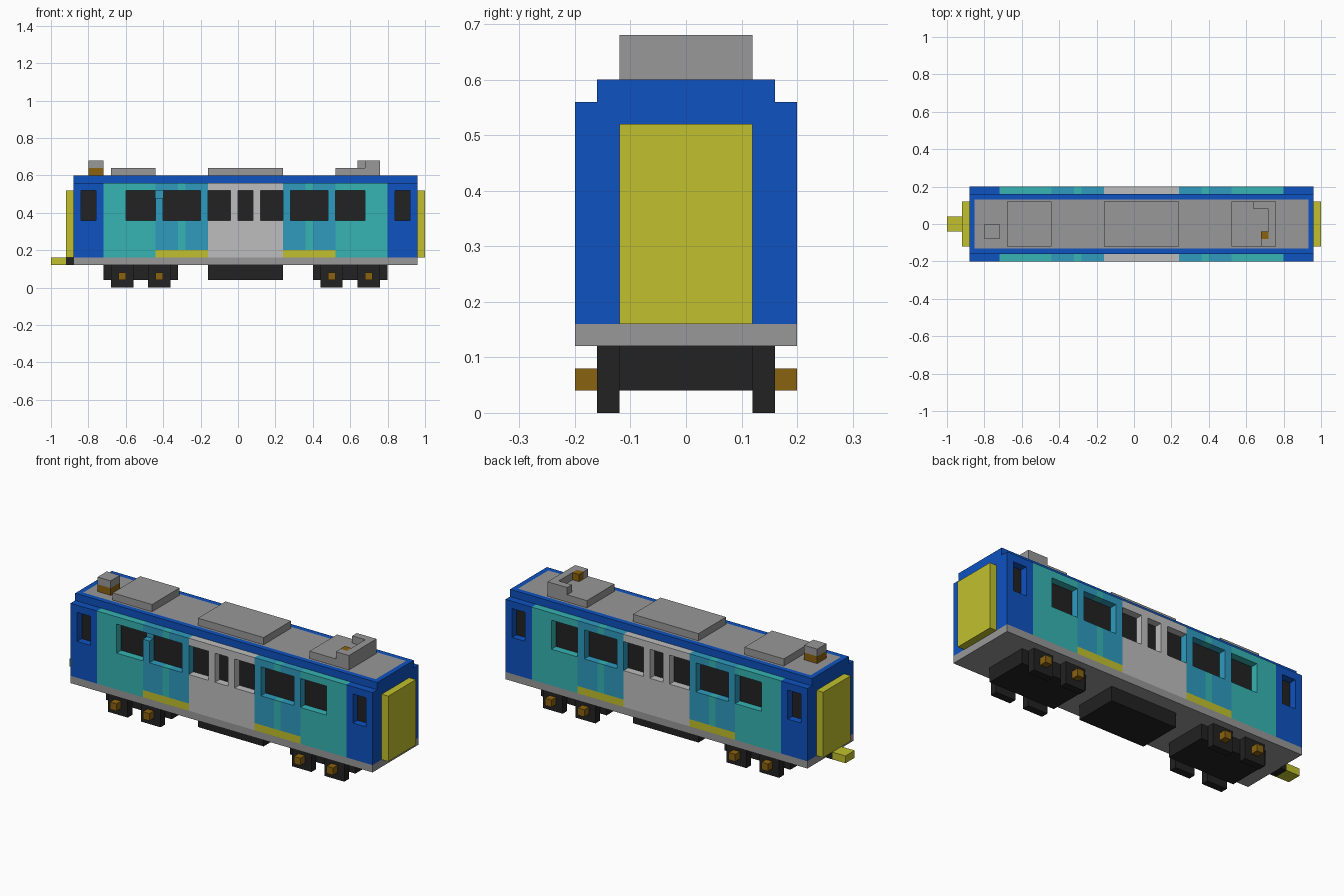
import bpy, bmesh

if "Cube" in bpy.data.objects:
    bpy.data.objects.remove(bpy.data.objects["Cube"])


def make_material(name, rgb):
    lin = [((c / 255 + 0.055) / 1.055) ** 2.4 if c > 10 else c / 255 / 12.92 for c in rgb]
    m = bpy.data.materials.new(name)
    m.use_nodes = True
    m.diffuse_color = (*lin, 1)
    m.node_tree.nodes["Principled BSDF"].inputs["Base Color"].default_value = (*lin, 1)
    return m


BLUE = make_material("deep_blue", (14, 82, 192))
TEAL = make_material("teal", (54, 179, 179))
SKY = make_material("sky_blue", (46, 155, 191))
PALE = make_material("pale_grey", (190, 190, 190))
GREY = make_material("mid_grey", (152, 152, 152))
YELLOW = make_material("yellow", (192, 192, 46))
BROWN = make_material("brown", (138, 98, 16))
DARK = make_material("charcoal", (34, 34, 34))


def finish(name, bm, mats):
    mesh = bpy.data.meshes.new(name)
    bm.to_mesh(mesh)
    bm.free()
    for m in mats:
        mesh.materials.append(m)
    ob = bpy.data.objects.new(name, mesh)
    bpy.context.collection.objects.link(ob)
    return ob


def box_bm(x0, x1, y0, y1, z0, z1):
    bm = bmesh.new()
    bmesh.ops.create_cube(bm, size=1)
    for v in bm.verts:
        v.co = (x1 if v.co.x > 0 else x0, y1 if v.co.y > 0 else y0, z1 if v.co.z > 0 else z0)
    return bm


def box(name, mat, *limits):
    return finish(name, box_bm(*limits), [mat])


def prism(name, mat, outline, z0, z1):
    """Upright prism over an xy outline."""
    bm = bmesh.new()
    face = bm.faces.new([bm.verts.new((x, y, z0)) for x, y in outline])
    top = bmesh.ops.extrude_face_region(bm, geom=[face])["geom"]
    bmesh.ops.translate(bm, vec=(0, 0, z1 - z0),
                        verts=[g for g in top if isinstance(g, bmesh.types.BMVert)])
    bmesh.ops.recalc_face_normals(bm, faces=bm.faces)
    return finish(name, bm, [mat])


X0, X1 = -0.88, 0.96

# Side walls: a grid with window openings, thickened inward
WINDOWS = [(-0.84, -0.76), (-0.60, -0.44), (-0.40, -0.20), (-0.16, -0.04), (0.0, 0.08),
           (0.12, 0.24), (0.28, 0.48), (0.52, 0.68), (0.84, 0.92)]
BANDS = [(-0.72, 0), (-0.44, 1), (-0.32, 2), (-0.28, 1), (-0.16, 2), (0.24, 3),
         (0.36, 2), (0.40, 1), (0.52, 2), (0.80, 1), (X1, 0)]
WALL_MATS = [BLUE, TEAL, SKY, PALE, YELLOW]


def wall_colour(x, z):
    if z < 0.20 and (-0.44 < x < -0.16 or 0.24 < x < 0.52):
        return 4
    return next(i for end, i in BANDS if x < end)


def side_wall(name, side):
    xs = sorted({X0, *[e for e, _ in BANDS], *[e for w in WINDOWS for e in w]})
    zs = [0.16, 0.20, 0.36, 0.48, 0.52, 0.56]
    bm = bmesh.new()
    grid = [[bm.verts.new((x, side * 0.20, z)) for z in zs] for x in xs]
    for i in range(len(xs) - 1):
        for j in range(len(zs) - 1):
            x, z = (xs[i] + xs[i + 1]) / 2, (zs[j] + zs[j + 1]) / 2
            opening = 0.36 < z < 0.52 and any(a < x < b for a, b in WINDOWS)
            notch = side < 0 and 0.48 < z < 0.52 and -0.44 < x < -0.40
            if opening or notch:
                continue
            quad = [grid[i][j], grid[i + 1][j], grid[i + 1][j + 1], grid[i][j + 1]]
            bm.faces.new(quad if side < 0 else quad[::-1]).material_index = wall_colour(x, z)
    ob = finish(name, bm, WALL_MATS)
    mod = ob.modifiers.new("thickness", "SOLIDIFY")
    mod.thickness, mod.offset = 0.04, -1


side_wall("front_wall", -1)
side_wall("back_wall", 1)
box("window_post_back", SKY, -0.44, -0.40, -0.165, -0.158, 0.48, 0.52)

# Inner body: dark glazing along the sides, blue ends
bm = box_bm(X0, X1, -0.16, 0.16, 0.16, 0.56)
for f in bm.faces:
    f.material_index = 1 if abs(f.normal.x) > 0.5 else 0
finish("glazing_and_ends", bm, [DARK, BLUE])

# Roof with a grey inset panel
bm = box_bm(X0, X1, -0.16, 0.16, 0.56, 0.60)
bm.normal_update()
top = [f for f in bm.faces if f.normal.z > 0.5]
bmesh.ops.inset_region(bm, faces=top, thickness=0.04)
for f in top:
    f.material_index = 1
finish("roof", bm, [BLUE, GREY])

# Floor, end doors and coupler
box("floor", GREY, X0, X1, -0.20, 0.20, 0.12, 0.16)
box("left_end_door", YELLOW, 0.96, 1.0, -0.12, 0.12, 0.16, 0.52)
box("right_end_door", YELLOW, -0.92, -0.88, -0.12, 0.12, 0.16, 0.52)
box("coupler_base", DARK, -0.92, -0.88, -0.04, 0.04, 0.12, 0.16)
box("coupler", YELLOW, -1.0, -0.92, -0.04, 0.04, 0.12, 0.16)

# Roof equipment
for n, (a, b) in {"right": (-0.68, -0.44), "middle": (-0.16, 0.24), "left": (0.52, 0.76)}.items():
    box(n + "_roof_unit", GREY, a, b, -0.12, 0.12, 0.60, 0.64)
prism("roof_bracket", GREY, [(0.68, -0.12), (0.76, -0.12), (0.76, 0.12), (0.64, 0.12),
                             (0.64, 0.08), (0.72, 0.08), (0.72, -0.08), (0.68, -0.08)], 0.64, 0.68)
box("bracket_contact", BROWN, 0.68, 0.72, -0.08, -0.04, 0.64, 0.68)
box("vent_base", BROWN, -0.80, -0.72, -0.08, 0.0, 0.60, 0.64)
box("vent_cap", GREY, -0.80, -0.72, -0.08, 0.0, 0.64, 0.68)

# Underframe box and bogies with wheels and axle boxes
box("underframe_box", DARK, -0.16, 0.24, -0.12, 0.12, 0.04, 0.12)
for n, cx in (("right", -0.52), ("left", 0.60)):
    box(n + "_bogie", DARK, cx - 0.20, cx + 0.20, -0.12, 0.12, 0.04, 0.12)
    for wx in (cx - 0.10, cx + 0.10):
        for s in (-1, 1):
            ys = sorted((s * 0.12, s * 0.16))
            box(n + "_wheel", DARK, wx - 0.06, wx + 0.06, *ys, 0.0, 0.12)
            ys = sorted((s * 0.16, s * 0.20))
            box(n + "_axle_box", BROWN, wx - 0.02, wx + 0.02, *ys, 0.04, 0.08)
